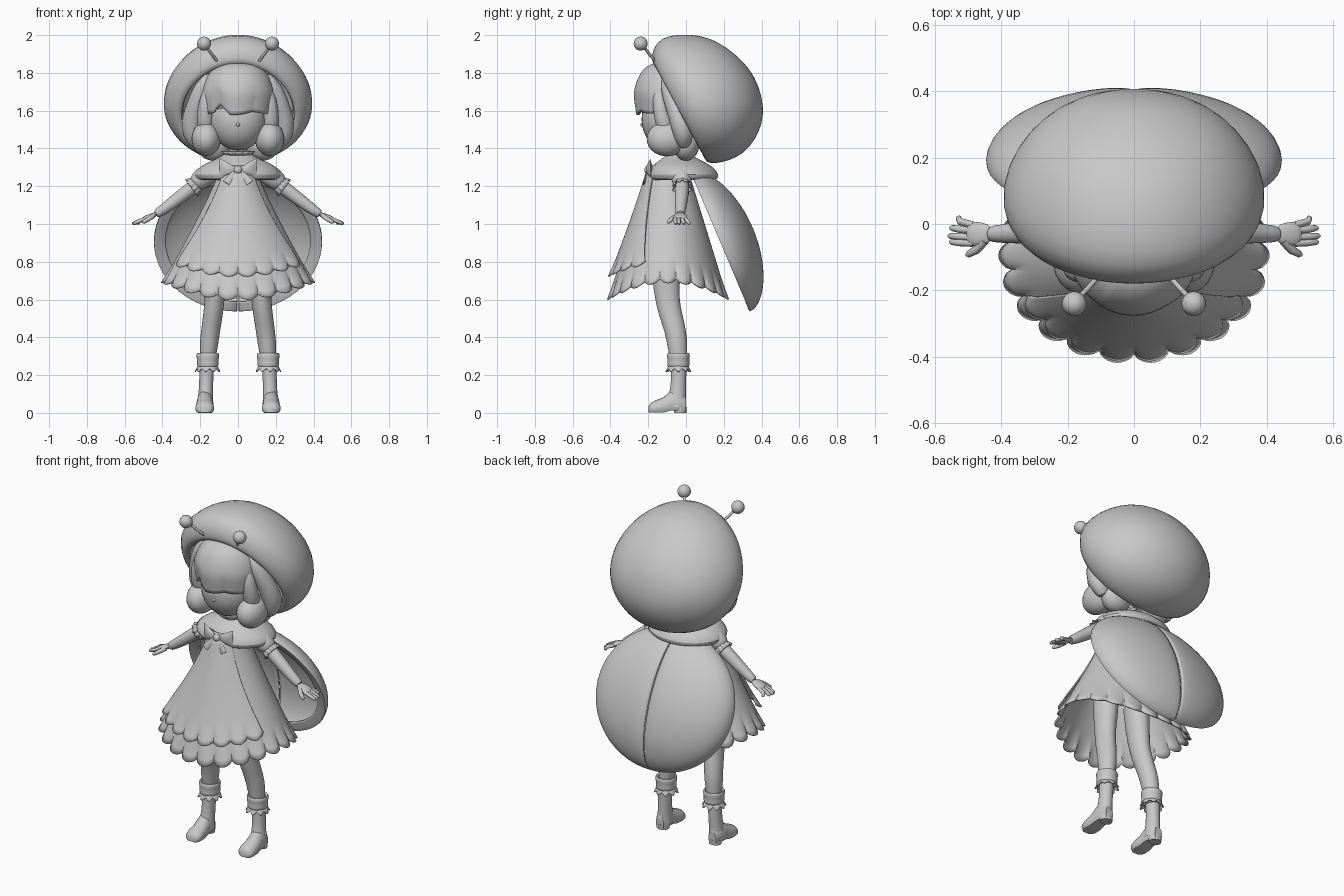
import bpy, bmesh, math
from math import sin, cos, pi, sqrt
from mathutils import Vector as V

if "Cube" in bpy.data.objects:
    bpy.data.objects.remove(bpy.data.objects["Cube"])

mat = bpy.data.materials.new("plain grey")
mat.diffuse_color = (0.578, 0.578, 0.578, 1)
mat.use_nodes = True
mat.node_tree.nodes["Principled BSDF"].inputs["Base Color"].default_value = mat.diffuse_color


def finish(bm, name, mirror=False, thick=0, subdiv=0, angle=50):
    """Turn a bmesh into a smooth-shaded object with optional modifiers."""
    bmesh.ops.remove_doubles(bm, verts=bm.verts, dist=1e-4)
    bmesh.ops.recalc_face_normals(bm, faces=bm.faces)
    me = bpy.data.meshes.new(name)
    bm.to_mesh(me)
    bm.free()
    me.materials.append(mat)
    ob = bpy.data.objects.new(name, me)
    bpy.context.collection.objects.link(ob)
    bpy.ops.object.select_all(action='DESELECT')
    bpy.context.view_layer.objects.active = ob
    ob.select_set(True)
    bpy.ops.object.shade_smooth_by_angle(angle=math.radians(angle))
    if thick:
        m = ob.modifiers.new("thickness", 'SOLIDIFY')
        m.thickness, m.offset = thick, 0
    if subdiv:
        ob.modifiers.new("smooth", 'SUBSURF').levels = subdiv
        ob.modifiers["smooth"].render_levels = subdiv
    if mirror:
        ob.modifiers.new("mirror", 'MIRROR')
    return ob


def grid(name, f, nu, nv, wrap=False, caps=False, **kw):
    """Surface from f(u, v), u and v in 0..1; wrap closes it along v."""
    bm = bmesh.new()
    rows = [[bm.verts.new(f(i / nu, j / nv)) for j in range(nv if wrap else nv + 1)]
            for i in range(nu + 1)]
    for a, b in zip(rows, rows[1:]):
        for j in range(nv):
            k = (j + 1) % len(a)
            bm.faces.new((a[j], a[k], b[k], b[j]))
    if caps:
        bm.faces.new(rows[0])
        bm.faces.new(rows[-1])
    return finish(bm, name, **kw)


def lathe(name, rings, seg=32, cx=0, **kw):
    """Stacked horizontal ellipses: (z, centre y, rx, ry[, centre x])."""
    def f(u, v):
        r = rings[round(u * (len(rings) - 1))]
        a = 2 * pi * v
        return V(((r[4] if len(r) > 4 else cx) + r[2] * cos(a), r[1] + r[3] * sin(a), r[0]))
    return grid(name, f, len(rings) - 1, seg, wrap=True, **kw)


def tube(name, pts, radii, seg=10, flat=1.0, up=(0, 1, 0), **kw):
    """Tapered tube through points; flat squashes it along the up direction."""
    pts = [V(p) for p in pts]
    def f(u, v):
        i = round(u * (len(pts) - 1))
        t = (pts[min(i + 1, len(pts) - 1)] - pts[max(i - 1, 0)]).normalized()
        s = t.cross(V(up)).normalized()
        w = s.cross(t)
        a = 2 * pi * v
        return pts[i] + radii[i] * (s * cos(a) + w * sin(a) * flat)
    return grid(name, f, len(pts) - 1, seg, wrap=True, caps=True, **kw)


def ball(name, c, r, seg=24, **kw):
    bm = bmesh.new()
    bmesh.ops.create_uvsphere(bm, u_segments=seg, v_segments=seg // 2 + 2, radius=1)
    for v in bm.verts:
        v.co = V(c) + V((v.co.x * r[0], v.co.y * r[1], v.co.z * r[2]))
    return finish(bm, name, **kw)


# Hood: lopsided dome with a rolled rim, hollow inside: (depth, top, bottom)
HC, HN, HD = V((0, -.04, 1.6)), V((0, .88, .474)), V((0, .474, -.88))
HOOD = [(.437, .035, .035), (.433, -.03, .1), (.407, -.125, .2), (.355, -.228, .275), (.29, -.298, .325),
        (.2, -.355, .368), (.1, -.388, .36), (.035, -.352, .338), (0, -.305, .315), (.0, -.27, .28),
        (.06, -.265, .27), (.2, -.28, .28), (.32, -.2, .2), (.36, 0, 0)]
def hood(u, v):
    n, t, b = HOOD[round(u * 13)]
    a = 2 * pi * v
    x = (b - t) * .535 * sin(a) * (1 + .08 * cos(a))
    return HC + HN * n + HD * ((t + b) / 2 + (b - t) / 2 * cos(a)) + V((x, 0, 0))
grid("hood", hood, 13, 40, wrap=True, subdiv=1)

# Antennae
tube("antenna_stalk", [(.1, -.15, 1.85), (.14, -.195, 1.9), (.18, -.235, 1.955)], [.008] * 3, mirror=True)
ball("antenna_ball", (.18, -.24, 1.955), (.037, .037, .037), mirror=True)

# Head, nose and hair
ball("face", (0, -.1, 1.555), (.15, .135, .165), 32)
ball("nose", (0, -.232, 1.525), (.01, .01, .01), 12)
ball("hair_cap", (0, -.06, 1.68), (.19, .18, .16), 32)
def fringe(u, v):
    a = (v - .5) * 2.9
    part = a + .55
    sweep = (part / 1.9 if part > 0 else -part / 1.0)
    lock = abs(sin(2.6 * part + .5 * u))
    hem = 1.575 + .05 * max(0, 1 - 3 * abs(part)) + .015 * (1 - lock) + .012 * sweep
    p = .3 + u * 1.55
    k = sin(min(p, pi / 2)) - .1 * max(0, u - .7) / .3
    k *= 1 + .035 * u * (lock - .6)
    z = 1.7 + .15 * cos(p) if p < pi / 2 else 1.7
    z = z if u < .82 else z + (hem - z) * (u - .82) / .18
    z = 1.845 - (1.845 - hem) * (1 - cos(u * 1.9)) / (1 - cos(1.9)) if u < 1 else hem
    return V((.185 * k * sin(a), -.095 - .175 * k * cos(a), z))
grid("fringe", fringe, 18, 64, thick=.016)
tube("side_lock", [(.13, -.1, 1.8), (.19, -.09, 1.72), (.22, -.06, 1.63), (.245, -.03, 1.55),
                   (.245, -.01, 1.47), (.2, -.01, 1.4)], [.03, .05, .052, .06, .058, .03],
     seg=12, subdiv=1, mirror=True)
tube("face_lock", [(.15, -.14, 1.72), (.17, -.14, 1.64), (.175, -.125, 1.56), (.17, -.1, 1.48)],
     [.03, .042, .045, .05], seg=12, subdiv=1, mirror=True)
ball("side_curl", (.168, -.1, 1.45), (.078, .108, .092), mirror=True)
ball("back_curl", (.13, .0, 1.42), (.09, .07, .085), mirror=True)
lathe("neck", [(1.26, -.06, .06, .05), (1.33, -.055, .045, .045), (1.45, -.06, .045, .045)], 16)

# Capelet with rolled edge, and collar frill
lathe("capelet", [(1.375, -.04, .065, .06), (1.35, -.035, .1, .085), (1.325, -.025, .165, .135),
                  (1.295, -.02, .215, .17), (1.26, -.015, .24, .193), (1.235, -.015, .225, .182),
                  (1.23, -.015, .19, .155), (1.26, -.02, .12, .1)], subdiv=1)
grid("collar_frill", lambda u, v: V(((.055 + .03 * u + .006 * u * cos(28 * pi * v)) * cos(2 * pi * v),
     -.05 + (.055 + .025 * u + .006 * u * cos(28 * pi * v)) * sin(2 * pi * v), 1.36 + .025 * u)),
     2, 84, wrap=True, thick=.006)

# Bow at the throat
def bow_loop(u, v):
    a = 2 * pi * v
    h = .014 + .036 * u ** .8
    return V((.012 + .085 * u, -.2 + .016 * sin(pi * u) * sin(a) + .012 * u, 1.285 + .012 * u + h * cos(a)))
grid("bow_loop", bow_loop, 6, 12, wrap=True, caps=True, mirror=True)
ball("bow_knot", (0, -.203, 1.285), (.022, .018, .022), 16)
tube("bow_tail", [(.008, -.205, 1.28), (.035, -.215, 1.25), (.06, -.222, 1.215)], [.01, .018, .024],
     flat=.25, up=(0, -1, 0), mirror=True)

# Dress: flared skirt whose hem dips at front and back and ends in a wavy frill
def skirt(u, a, grow=0):
    """Point at height u (0 shoulder, 1 hem), angle a measured from the front."""
    hem = .655 - .045 * cos(2 * a)
    z = 1.31 + (hem - 1.31) * u
    rx = .085 + .305 * u ** 1.15 + grow
    ry = .095 + .215 * u + grow
    return rx * sin(a), -.095 - ry * cos(a), z

def frill(p, a, w, n):
    """Scalloped waves of strength w on a skirt point."""
    k = abs(sin(n * a / 2)) ** .7
    s = 1 + w * (.09 * k - .05)
    return V((p[0] * s, (p[1] + .095) * s - .095, p[2] - w * .022 * k + .01 * w))

def dress(u, v):
    a = 2 * pi * v
    return frill(skirt(u, a), a, max(0, (u - .82) / .18), 22)
grid("dress", dress, 22, 198, wrap=True, thick=.008, angle=40)

# Apron layer over the front with a frilled hem
def apron(u, v):
    a = (v - .5) * 2.3 * (.72 + .28 * u)
    p = skirt(.05 + .775 * u, a, .008 + .026 * u ** 2)
    return frill(p, a, max(0, (u - .84) / .16), 22)
grid("apron", apron, 25, 110, thick=.007, angle=40)

# Wing cases: two hollow half-domes meeting at a seam, edge folded inward as a lip
WD, WN, WC = V((0, .39, -.92)), V((0, .92, .39)), V((0, .185, .905))
def wing(u, v):
    w = min(1, v / .85)
    lip = max(0, v - .85) / .15
    s, c, k = -cos(pi * u), sin(pi * u), 1 - .13 * lip
    h = .183 * c ** 1.15 * cos(pi / 2 * w) * (1 - .06 * math.exp(-w * 20)) + .02 * lip * c
    return WC + WD * .395 * s * k + WN * h + V((.004 + .437 * c * sin(pi / 2 * w) * k, 0, 0))
grid("wing_case", wing, 28, 40, thick=.01, mirror=True)

# Arms: puffed sleeve, frill, forearm, hand
tube("sleeve", [(.1, -.03, 1.29), (.17, -.025, 1.26), (.215, -.02, 1.22), (.235, -.02, 1.2)],
     [.05, .06, .052, .036], seg=16, subdiv=1, mirror=True)
grid("sleeve_frill", lambda u, v: V((.215, -.02, 1.215)) + V((.8, 0, -.6)) * .04 * u +
     (V((.6, 0, .8)) * cos(2 * pi * v) + V((0, 1, 0)) * sin(2 * pi * v)) *
     (.038 + .01 * u + .006 * u * cos(20 * pi * v)), 2, 60, wrap=True, thick=.005, mirror=True)
tube("arm", [(.18, -.02, 1.24), (.25, -.02, 1.185), (.33, -.025, 1.125), (.41, -.03, 1.065), (.44, -.03, 1.05)],
     [.04, .038, .036, .027, .025], seg=14, subdiv=1, mirror=True)
tube("palm", [(.425, -.03, 1.056), (.455, -.03, 1.043), (.485, -.03, 1.03), (.505, -.03, 1.022)],
     [.024, .036, .04, .033], seg=12, flat=.42, up=(.5, 0, 1), subdiv=1, mirror=True)
for y0, y1, x1 in ((-.058, -.054, .556), (-.04, -.036, .56), (-.02, -.012, .555), (-.003, .018, .535)):
    tube("finger", [(.485, y0, 1.03), (.525, (y0 + y1) / 2, 1.015), (x1 - .006, y1, 1.003), (x1, y1, 1.0)],
         [.011, .011, .009, .004], seg=8, mirror=True)
tube("thumb", [(.45, -.05, 1.043), (.475, -.078, 1.025), (.5, -.092, 1.01), (.506, -.094, 1.007)],
     [.014, .013, .01, .004], seg=8, up=(0, 0, 1), mirror=True)

# Legs: stocking, cuff with frill, boot
lathe("leg", [(.85, -.11, .07, .078, .11), (.7, -.105, .06, .075, .115), (.6, -.1, .052, .064, .124),
              (.52, -.082, .053, .064, .132), (.43, -.055, .051, .058, .146), (.36, -.046, .05, .054, .154),
              (.28, -.04, .04, .045, .16)], 20, subdiv=1, mirror=True)
lathe("boot_cuff", [(.31, -.04, .045, .045, .16), (.322, -.04, .058, .058, .16), (.3, -.04, .063, .063, .16),
                    (.275, -.04, .055, .056, .16), (.255, -.04, .06, .062, .16), (.235, -.04, .05, .052, .16),
                    (.23, -.04, .035, .035, .16)], 20, subdiv=1, mirror=True)
def cuff_frill(u, v):
    a = 2 * pi * v
    r = .05 + .012 * u + .005 * u * cos(9 * a)
    return V((.16 + r * cos(a), -.04 + r * sin(a), .25 - .025 * u - .008 * u * cos(9 * a)))
grid("cuff_frill", cuff_frill, 3, 72, wrap=True, thick=.005, mirror=True)
lathe("boot_shaft", [(.26, -.038, .04, .042, .165), (.2, -.038, .038, .04, .167), (.12, -.042, .037, .042, .17),
                     (.07, -.05, .042, .05, .173), (.03, -.05, .045, .052, .174)], 20, subdiv=1, mirror=True)

# Foot: lengthwise loft with a flat sole, plus a heel block
FOOT = [(.0, .026, .07), (-.03, .04, .1), (-.08, .043, .105), (-.12, .047, .08), (-.16, .05, .065),
        (-.185, .044, .052), (-.198, .025, .034)]
def foot(u, v):
    y, w, h = FOOT[round(u * 6)]
    a = 2 * pi * v
    base = .012 if y > -.09 else .002
    return V((.176 + w * cos(a), y, base + max(0, h * (.35 + .65 * sin(a)))))
grid("boot_foot", foot, 6, 20, wrap=True, caps=True, mirror=True)
lathe("boot_heel", [(0, -.03, .036, .032, .175), (.03, -.03, .038, .034, .175)], 20, caps=True, mirror=True)
